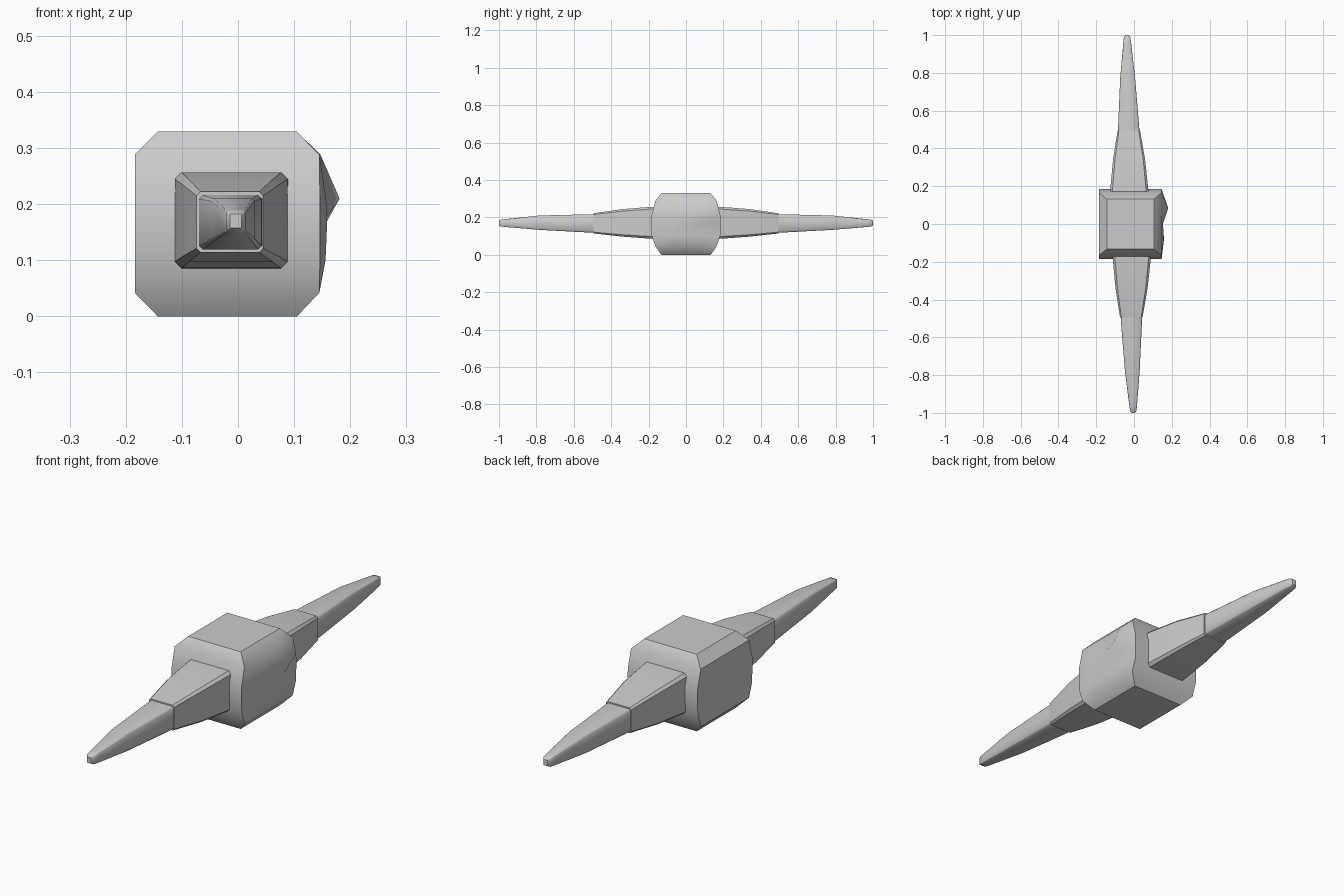
import bpy, bmesh

if "Cube" in bpy.data.objects:
    bpy.data.objects.remove(bpy.data.objects["Cube"])


def loft(name, rings, smooth=0.6):
    """Skin a list of equal-length point rings and cap both ends."""
    bm = bmesh.new()
    loops = [[bm.verts.new(p) for p in r] for r in rings]
    n = len(loops[0])
    for a, b in zip(loops, loops[1:]):
        for i in range(n):
            j = (i + 1) % n
            bm.faces.new((a[i], a[j], b[j], b[i]))
    bm.faces.new(loops[0])
    bm.faces.new(loops[-1])
    bmesh.ops.recalc_face_normals(bm, faces=bm.faces)
    me = bpy.data.meshes.new(name)
    bm.to_mesh(me)
    bm.free()
    ob = bpy.data.objects.new(name, me)
    bpy.context.collection.objects.link(ob)
    bpy.ops.object.select_all(action='DESELECT')
    ob.select_set(True)
    bpy.context.view_layer.objects.active = ob
    bpy.ops.object.shade_smooth_by_angle(angle=smooth)
    return ob


def arm_ring(y, x0, x1, z0, z1):
    """Rectangle with slightly clipped corners, facing along y."""
    c = 0.06 * (x1 - x0)
    return [(x0 + c, y, z0), (x1 - c, y, z0), (x1, y, z0 + c), (x1, y, z1 - c),
            (x1 - c, y, z1), (x0 + c, y, z1), (x0, y, z1 - c), (x0, y, z0 + c)]


# chunky chamfered body, with a dented right side
# z, left x, right x, half depth, right-side x at y = -0.08, 0, 0.08
body = []
for z, x0, x1, h, a, b, c in [
        (0.00, -0.143, 0.105, 0.132, 0.105, 0.105, 0.105),
        (0.042, -0.184, 0.145, 0.162, 0.145, 0.145, 0.145),
        (0.10, -0.184, 0.146, 0.183, 0.156, 0.153, 0.153),
        (0.17, -0.184, 0.146, 0.185, 0.159, 0.153, 0.159),
        (0.21, -0.184, 0.146, 0.184, 0.157, 0.153, 0.181),
        (0.288, -0.184, 0.145, 0.164, 0.145, 0.145, 0.147),
        (0.329, -0.143, 0.105, 0.132, 0.105, 0.105, 0.105)]:
    body.append([(x0, -h, z), (x1, -h, z), (a, -0.08, z), (b, 0, z),
                 (c, 0.085, z), (x1, h, z), (x0, h, z)])
loft("body", body, 0.7)

# tapering two-piece spikes, front and back; the back one leans to -x
for side, s, dx in (("front", -1, 0.0), ("back", 1, -0.013)):
    inner = [(0.12, -0.115, 0.092, 0.083, 0.258),
             (0.19, -0.112, 0.088, 0.086, 0.256),
             (0.34, -0.098, 0.072, 0.097, 0.244),
             (0.495, -0.074, 0.045, 0.114, 0.222)]
    loft(side + "_inner_spike",
         [arm_ring(s * y, x0 + dx, x1 + dx, z0, z1) for y, x0, x1, z0, z1 in inner])
    lean = -0.02 if s > 0 else 0.0
    outer = [(0.47, -0.070, 0.043, 0.119, 0.217),
             (0.52, -0.069, 0.042, 0.119, 0.216),
             (0.78, -0.048, 0.030, 0.133, 0.210),
             (0.96, -0.025, 0.016, 0.148, 0.191),
             (0.988, -0.021, 0.013, 0.151, 0.188),
             (1.00, -0.014, 0.006, 0.157, 0.182)]
    loft(side + "_outer_spike",
         [arm_ring(s * y, x0 + dx + lean * (y - 0.47) / 0.53,
                   x1 + dx + lean * (y - 0.47) / 0.53, z0, z1)
          for y, x0, x1, z0, z1 in outer], 0.8)
